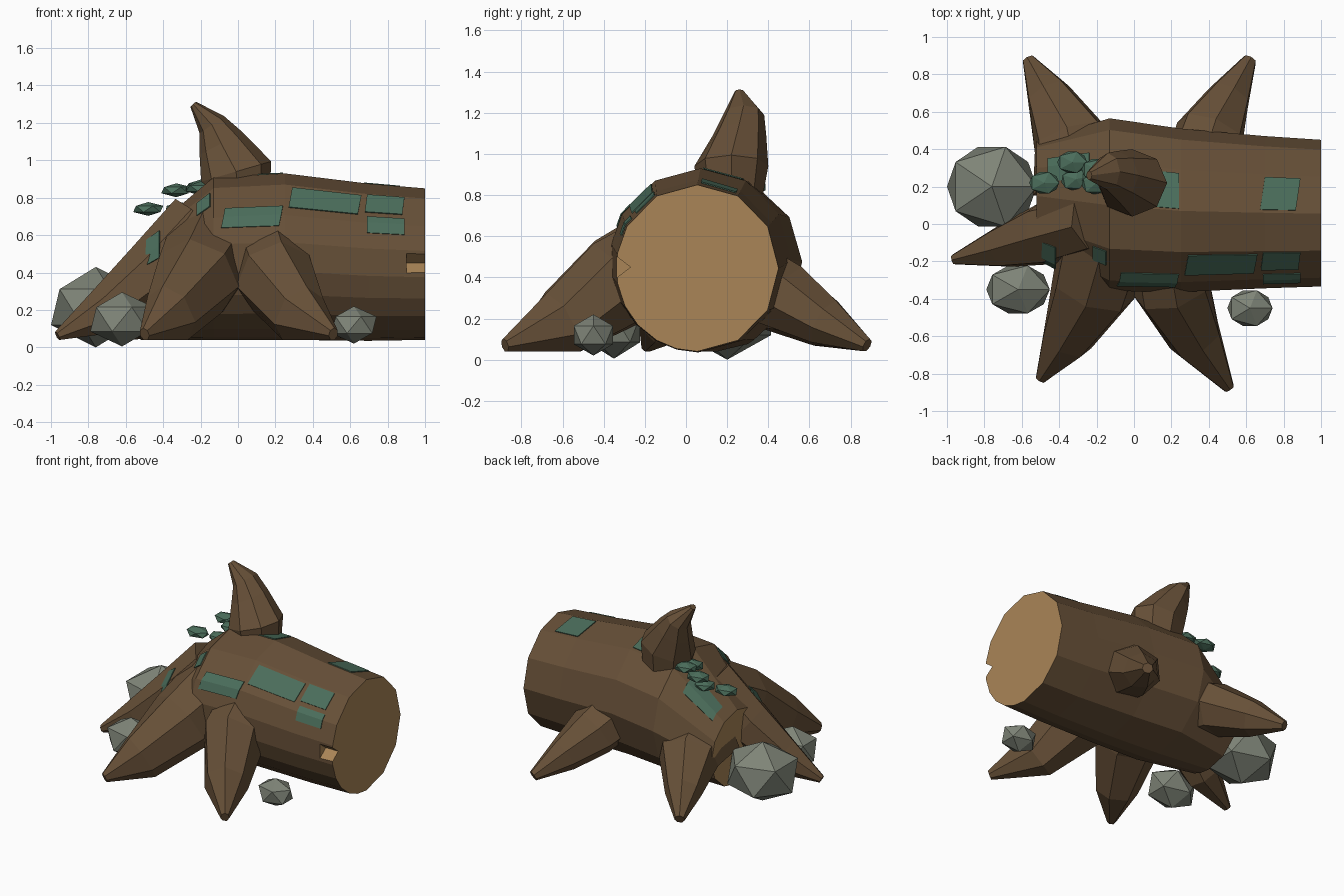
import bpy, bmesh, math
from mathutils import Vector

if "Cube" in bpy.data.objects:
    bpy.data.objects.remove(bpy.data.objects["Cube"])


def material(name, rgb):
    m = bpy.data.materials.new(name)
    m.use_nodes = True
    m.diffuse_color = (*rgb, 1)
    m.node_tree.nodes["Principled BSDF"].inputs["Base Color"].default_value = (*rgb, 1)
    return m


bark = material("bark brown", (0.135, 0.08, 0.039))
wood = material("cut wood", (0.40, 0.235, 0.095))
moss = material("moss green", (0.07, 0.155, 0.105))
stone = material("stone grey", (0.21, 0.23, 0.185))


def finish(name, bm, mats):
    bmesh.ops.recalc_face_normals(bm, faces=bm.faces)
    me = bpy.data.meshes.new(name)
    bm.to_mesh(me)
    bm.free()
    for m in mats:
        me.materials.append(m)
    ob = bpy.data.objects.new(name, me)
    bpy.context.collection.objects.link(ob)
    return ob


def loft(name, rings, mats, cap_index=0, side_index=0):
    """Skin a list of point rings and close both ends."""
    bm = bmesh.new()
    vs = [[bm.verts.new(p) for p in r] for r in rings]
    n = len(vs[0])
    for a, b in zip(vs, vs[1:]):
        for i in range(n):
            j = (i + 1) % n
            bm.faces.new((a[i], a[j], b[j], b[i])).material_index = side_index
    for r in (vs[0], vs[-1]):
        bm.faces.new(r).material_index = cap_index
    return finish(name, bm, mats)


def limb(name, stations, side=None, sides=7):
    """Tapered limb through stations of (position, half width, half height),
    flattened where it meets the ground."""
    pts = [Vector(s[0]) for s in stations]
    rings = []
    for i, (p, w, h) in enumerate(stations):
        t = (pts[min(i + 1, len(pts) - 1)] - pts[max(i - 1, 0)]).normalized()
        s = Vector(side) if side else t.cross(Vector((0, 0, 1))).normalized()
        u = s.cross(t).normalized()
        ring = [pts[i] + s * w * math.sin(k * math.tau / sides)
                + u * h * math.cos(k * math.tau / sides) for k in range(sides)]
        for v in ring:
            v.z = max(v.z, 0.04)
        rings.append(ring)
    return loft(name, rings, [bark])


# Log: stations of x, centre y, centre z, radius y, radius z
ANGLES = [0, 30, 60, 90, 120, 150, 170, 190, 207, 223, 240, 255, 270, 300, 330]
LOG = [(-0.52, 0.15, 0.31, 0.30, 0.27), (-0.13, 0.10, 0.475, 0.465, 0.435),
       (0.25, 0.07, 0.485, 0.44, 0.445), (0.7, 0.06, 0.455, 0.41, 0.42),
       (1.0, 0.055, 0.445, 0.395, 0.405)]


def ring_point(st, k, lift=0.0):
    a = math.radians(ANGLES[k])
    x, cy, cz, ry, rz = st
    return Vector((x, cy + (ry + lift) * math.cos(a), cz + (rz + lift) * math.sin(a)))


def log_point(x, k, lift):
    """Point on the faceted log at x and fractional side number k."""
    for a, b in zip(LOG, LOG[1:]):
        if x <= b[0]:
            f = (x - a[0]) / (b[0] - a[0])
            st = [p + (q - p) * f for p, q in zip(a, b)]
            break
    k0 = math.floor(k)
    return ring_point(st, k0, lift).lerp(ring_point(st, k0 + 1, lift), k - k0)


log = loft("log", [[ring_point(s, k) for k in range(len(ANGLES))] for s in LOG],
           [bark, wood], 1)

# Chopped notch at the rim of the sawn end
notch = loft("notch_cutter", [[(x, -0.27, 0.45), (x, -0.40, 0.35), (x, -0.40, 0.55)]
                              for x in (0.9, 1.05)], [bark, wood], 1, 1)
cut = log.modifiers.new("notch", "BOOLEAN")
cut.operation = "DIFFERENCE"
cut.solver = "EXACT"
cut.object = notch
bpy.context.view_layer.objects.active = log
bpy.ops.object.modifier_apply(modifier="notch")
bpy.data.objects.remove(notch)

# Roots, each running from inside the log to a blunt tip
limb("front_left_root", [((0.18, -0.10, 0.47), 0.22, 0.25), ((0.20, -0.34, 0.37), 0.215, 0.225),
                         ((0.33, -0.61, 0.16), 0.15, 0.18), ((0.51, -0.88, 0.07), 0.03, 0.035)])
limb("front_right_root", [((-0.14, -0.02, 0.50), 0.26, 0.29), ((-0.22, -0.34, 0.37), 0.235, 0.235),
                          ((-0.36, -0.61, 0.17), 0.145, 0.18), ((-0.5, -0.83, 0.07), 0.03, 0.035)])
limb("end_root", [((-0.20, 0.02, 0.65), 0.17, 0.20), ((-0.46, -0.05, 0.39), 0.18, 0.18),
                  ((-0.70, -0.12, 0.19), 0.12, 0.14), ((-0.965, -0.19, 0.06), 0.028, 0.028)])
limb("back_right_root", [((-0.30, 0.20, 0.36), 0.25, 0.21), ((-0.34, 0.46, 0.30), 0.21, 0.18),
                         ((-0.46, 0.69, 0.17), 0.125, 0.125), ((-0.565, 0.88, 0.07), 0.035, 0.035)])
limb("back_left_root", [((0.36, 0.30, 0.39), 0.21, 0.19), ((0.41, 0.49, 0.30), 0.19, 0.17),
                        ((0.51, 0.68, 0.18), 0.12, 0.12), ((0.62, 0.88, 0.07), 0.038, 0.035)])

# Broken branch on top
limb("branch", [((0.0, 0.22, 0.78), 0.15, 0.17), ((-0.01, 0.22, 0.94), 0.18, 0.195),
                ((-0.09, 0.26, 1.09), 0.13, 0.13), ((-0.14, 0.28, 1.19), 0.10, 0.08),
                ((-0.24, 0.26, 1.30), 0.025, 0.02)], side=(0, 1, 0), sides=8)


# Moss plates that follow the log's facets
def moss_patch(name, x0, x1, k0, k1, skew, lift=0.005):
    xs = [x0] + [s[0] for s in LOG if x0 < s[0] < x1] + [x1]
    ks = [k0] + [k for k in range(len(ANGLES)) if k0 < k < k1] + [k1]
    bm = bmesh.new()
    grid = [[bm.verts.new(log_point(x - skew * (k - k0), k, lift)) for k in ks] for x in xs]
    for a, b in zip(grid, grid[1:]):
        for i in range(len(ks) - 1):
            bm.faces.new((a[i], b[i], b[i + 1], a[i + 1]))
    ob = finish(name, bm, [moss])
    mod = ob.modifiers.new("thickness", "SOLIDIFY")
    mod.thickness = 0.006
    mod.offset = 0


PATCHES = [(0.29, 0.66, 4.1, 4.75, 0.03), (0.69, 0.89, 4.05, 4.65, 0.02),
           (0.69, 0.89, 4.8, 5.4, 0.0), (-0.07, 0.24, 4.72, 5.4, 0.03),
           (0.70, 0.89, 2.08, 2.92, 0.03), (0.08, 0.24, 2.1, 2.95, 0.0),
           (-0.46, -0.24, 1.65, 2.45, 0.0), (-0.22, -0.15, 4.1, 4.55, 0.0),
           (-0.50, -0.42, 4.4, 5.5, 0.0, 0.065)]
for i, p in enumerate(PATCHES):
    moss_patch(f"moss_patch_{i + 1}", *p)


# Rocks and moss tufts from low-poly balls
def ball(name, loc, size, mat, turn=0.0):
    bpy.ops.mesh.primitive_ico_sphere_add(subdivisions=1, radius=1, location=loc,
                                          rotation=(0, 0, turn))
    ob = bpy.context.object
    ob.name = name
    ob.scale = size
    ob.data.materials.append(mat)


ball("large_rock", (-0.76, 0.20, 0.215), (0.268, 0.25, 0.215), stone)
ball("medium_rock", (-0.62, -0.35, 0.15), (0.19, 0.15, 0.145), stone)
ball("small_rock", (0.62, -0.45, 0.12), (0.135, 0.112, 0.10), stone)

TUFTS = [(-0.33, 0.33, 0.84), (-0.20, 0.22, 0.85), (-0.48, 0.22, 0.74),
         (-0.31, 0.24, 0.74), (-0.20, 0.29, 0.86)]
for i, loc in enumerate(TUFTS):
    ball(f"moss_tuft_{i + 1}", loc, (0.09, 0.067, 0.037), moss, 0.2 * (i % 2))
